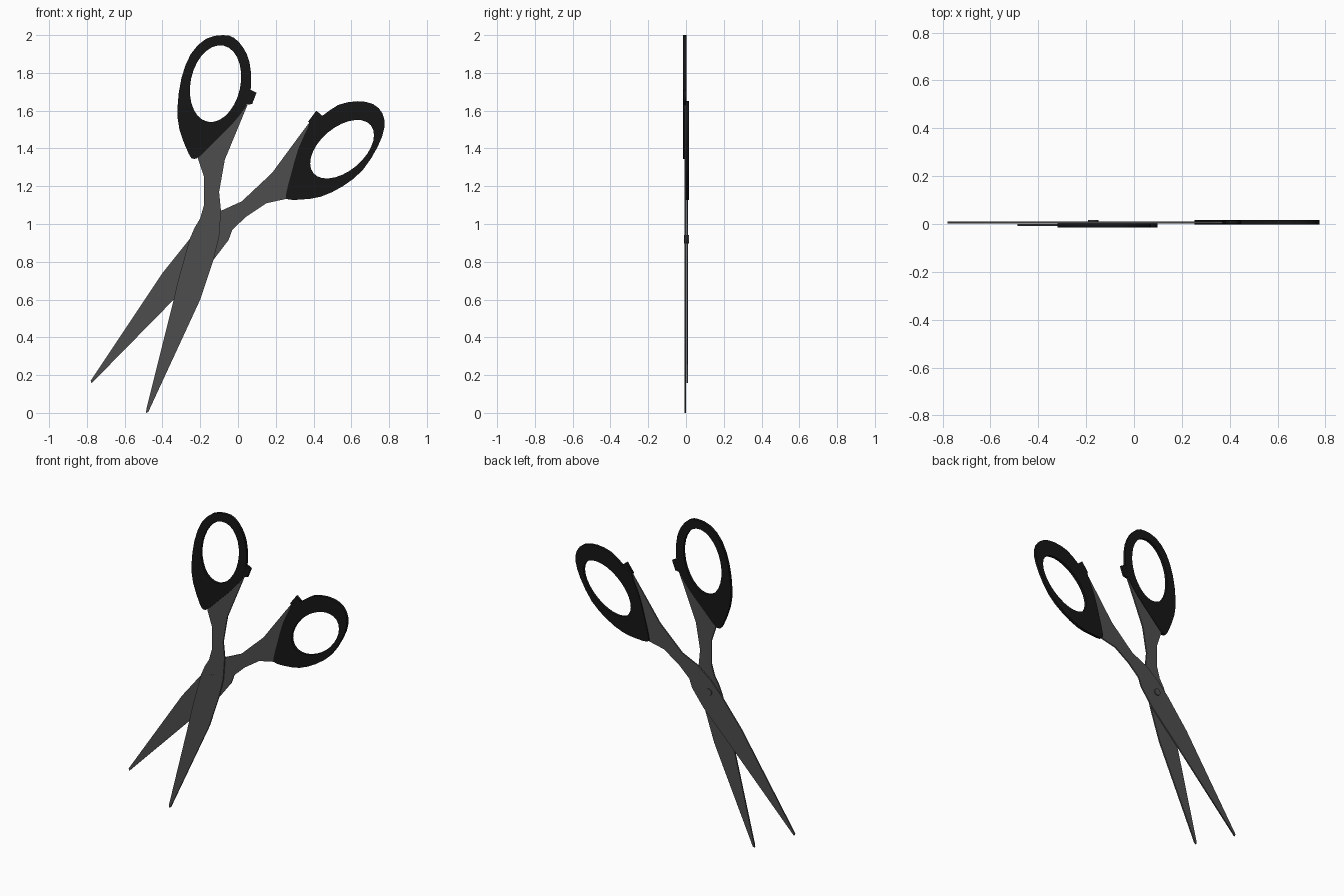
import bpy
from math import sin, cos, tau, radians
from mathutils import Vector

if "Cube" in bpy.data.objects:
    bpy.data.objects.remove(bpy.data.objects["Cube"])


def material(name, v):
    m = bpy.data.materials.new(name)
    m.diffuse_color = (v, v, v, 1)
    m.use_nodes = True
    m.node_tree.nodes["Principled BSDF"].inputs["Base Color"].default_value = m.diffuse_color
    return m


STEEL = material("dark_steel", 0.075)
BLACK = material("black_plastic", 0.008)


def plate(name, loops, y0, y1, mat):
    """Flat plate from x-z outlines (later loops are holes), y0 to y1 thick."""
    cu = bpy.data.curves.new(name, 'CURVE')
    cu.dimensions = '2D'
    cu.fill_mode = 'BOTH'
    cu.extrude = (y1 - y0) / 2
    for pts in loops:
        s = cu.splines.new('POLY')
        s.points.add(len(pts) - 1)
        for p, (x, z) in zip(s.points, pts):
            p.co = (x, z, 0, 1)
        s.use_cyclic_u = True
    ob = bpy.data.objects.new(name, cu)
    bpy.context.collection.objects.link(ob)
    ob.rotation_euler.x = radians(90)
    ob.location.y = (y0 + y1) / 2
    cu.materials.append(mat)
    bpy.ops.object.select_all(action='DESELECT')
    ob.select_set(True)
    bpy.context.view_layer.objects.active = ob
    bpy.ops.object.convert(target='MESH')
    return ob


def rounded(pts):
    """Add a Catmull-Rom midpoint between each pair of outline points."""
    out, n = [], len(pts)
    for i in range(n):
        a, b, c, d = (Vector(pts[(i + k) % n]) for k in (-1, 0, 1, 2))
        out += [b, (9 * (b + c) - a - d) / 16]
    return out


def ellipse(cx, cz, major, minor, tilt, n=28):
    """Ellipse whose long axis leans 'tilt' degrees right of vertical."""
    t = radians(tilt)
    out = []
    for i in range(n):
        u, v = major * cos(tau * i / n), minor * sin(tau * i / n)
        out.append((cx + u * sin(t) + v * cos(t), cz + u * cos(t) - v * sin(t)))
    return out


# Blades, each running from the tip through the neck into its handle
front_blade = [(-.487, 0), (-.475, .005), (-.20, .60), (-.13, .81), (-.10, .93),
               (-.09, 1.07), (-.10, 1.17), (-.07, 1.34), (.05, 1.63), (.03, 1.635),
               (-.05, 1.54), (-.13, 1.46), (-.215, 1.37), (-.21, 1.34), (-.18, 1.25),
               (-.18, 1.10), (-.20, 1.03), (-.23, .98), (-.256, .92), (-.32, .69),
               (-.34, .60), (-.485, .02)]
back_blade = [(-.78, .17), (-.775, .157), (-.34, .60), (-.13, .81), (-.05, .915),
              (-.03, .97), (.045, 1.04), (.15, 1.11), (.265, 1.135), (.28, 1.15),
              (.30, 1.30), (.34, 1.42), (.40, 1.53), (.38, 1.54), (.32, 1.46),
              (.18, 1.27), (.02, 1.12), (-.09, 1.07), (-.18, 1.0), (-.256, .92),
              (-.40, .74)]
plate("front_blade", [front_blade], -.009, 0, STEEL)
plate("back_blade", [back_blade], .002, .010, STEEL)

# Finger loops
front_loop = [(-.08, 2.0), (-.02, 1.985), (.03, 1.93), (.06, 1.86), (.07, 1.77),
              (.065, 1.70), (.04, 1.62), (-.03, 1.53), (-.12, 1.44), (-.20, 1.36),
              (-.235, 1.345), (-.26, 1.37), (-.31, 1.50), (-.32, 1.62), (-.30, 1.77),
              (-.25, 1.90), (-.17, 1.98)]
back_loop = [(.38, 1.54), (.45, 1.575), (.53, 1.63), (.63, 1.65), (.715, 1.635),
             (.765, 1.585), (.775, 1.51), (.74, 1.41), (.66, 1.285), (.555, 1.20),
             (.44, 1.145), (.34, 1.13), (.265, 1.13), (.255, 1.16), (.28, 1.26),
             (.32, 1.40), (.37, 1.51)]
plate("front_handle", [rounded(front_loop), ellipse(-.119, 1.743, .206, .132, 12)],
      -.015, .003, BLACK)
plate("back_handle", [rounded(back_loop), ellipse(.551, 1.396, .198, .116, 50)],
      -.002, .016, BLACK)

# Stop nubs on the inner side of each handle
plate("front_stop", [[(.045, 1.72), (.098, 1.695), (.075, 1.635), (.035, 1.63)]],
      -.014, .002, BLACK)
plate("back_stop", [[(.37, 1.54), (.415, 1.60), (.45, 1.57), (.41, 1.53)]],
      -.001, .015, BLACK)

# Pivot pin, standing proud at the back
plate("pivot_pin", [ellipse(-.17, .92, .022, .022, 0, 16)], -.0095, .016, STEEL)
